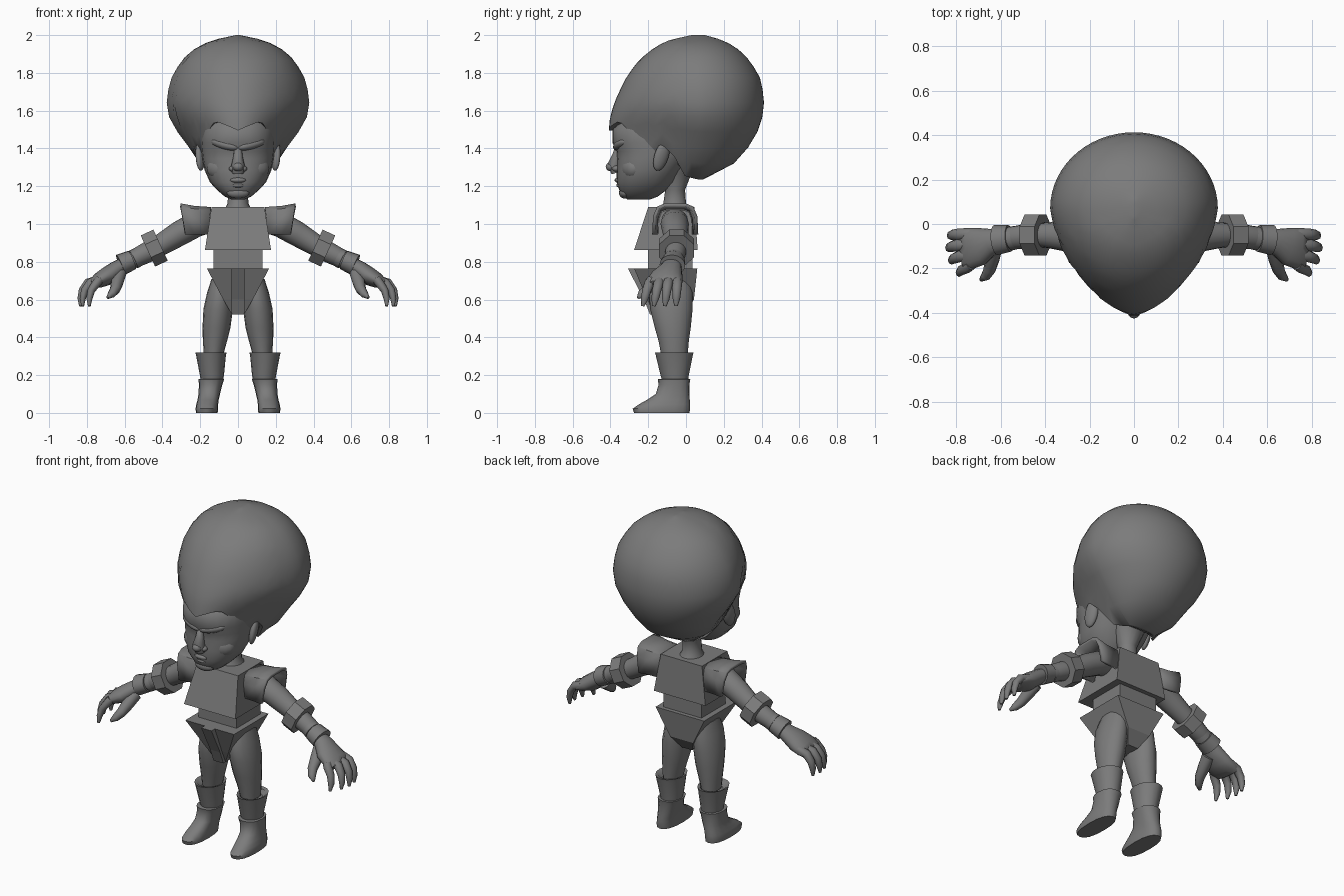
import bpy, bmesh, math
from mathutils import Vector, Matrix

if "Cube" in bpy.data.objects:
    bpy.data.objects.remove(bpy.data.objects["Cube"], do_unlink=True)

grey = bpy.data.materials.new("plain_grey")
GREY = (0.2, 0.2, 0.2, 1)
grey.use_nodes = True
grey.diffuse_color = GREY
grey.node_tree.nodes["Principled BSDF"].inputs["Base Color"].default_value = GREY
SIDES = (("left", 1), ("right", -1))


def finish(name, bm, angle):
    bmesh.ops.recalc_face_normals(bm, faces=bm.faces)
    mesh = bpy.data.meshes.new(name)
    bm.to_mesh(mesh)
    bm.free()
    mesh.materials.append(grey)
    ob = bpy.data.objects.new(name, mesh)
    bpy.context.collection.objects.link(ob)
    bpy.ops.object.select_all(action='DESELECT')
    ob.select_set(True)
    bpy.context.view_layer.objects.active = ob
    if angle:
        bpy.ops.object.shade_smooth_by_angle(angle=math.radians(angle))
    return ob


def loft(name, rings, angle=50, s=1, closed=True, caps=True):
    """Skin a list of equal-length rings; s = -1 mirrors in x."""
    bm = bmesh.new()
    vs = [[bm.verts.new((p[0] * s, p[1], p[2])) for p in r] for r in rings]
    n = len(vs[0])
    for a, b in zip(vs, vs[1:]):
        for i in range(n if closed else n - 1):
            j = (i + 1) % n
            bm.faces.new((a[i], a[j], b[j], b[i]))
    if caps:
        bm.faces.new(vs[0])
        bm.faces.new(vs[-1])
    return finish(name, bm, angle)


def level(z, x, w, y0, y1, n=16, power=1.0):
    """Horizontal rounded ring spanning y0..y1 with half width w."""
    ring = []
    for i in range(n):
        a = 2 * math.pi * i / n
        c, d = math.cos(a), math.sin(a)
        c, d = (math.copysign(abs(v) ** power, v) for v in (c, d))
        ring.append((x + w * c, (y0 + y1) / 2 + (y1 - y0) / 2 * d, z))
    return ring


def rect(z, w, y0, y1):
    return [(-w, y0, z), (w, y0, z), (w, y1, z), (-w, y1, z)]


def tube(name, stops, s=1, n=12, angle=50, turn=0.0):
    """Limb through stops of (point, radius along y, radius across)."""
    pts = [Vector(p) for p, _, _ in stops]
    rings = []
    for i, (_, ry, rz) in enumerate(stops):
        t = (pts[min(i + 1, len(pts) - 1)] - pts[max(i - 1, 0)]).normalized()
        side = (Vector((0, 1, 0)) - t * t.y).normalized()
        up = t.cross(side)
        rings.append([pts[i] + side * ry * math.cos(a) + up * rz * math.sin(a)
                      for a in (turn + 2 * math.pi * k / n for k in range(n))])
    return loft(name, rings, angle, s)


def blob(name, centre, size, tilt=(0, 0, 0), s=1):
    bm = bmesh.new()
    bmesh.ops.create_uvsphere(bm, u_segments=16, v_segments=10, radius=1)
    m = Matrix.Diagonal((*size, 1))
    for axis, deg in zip("XYZ", tilt):
        m = Matrix.Rotation(math.radians(deg), 4, axis) @ m
    m = Matrix.Diagonal((s, 1, 1, 1)) @ Matrix.Translation(centre) @ m
    bmesh.ops.transform(bm, matrix=m, verts=bm.verts)
    return finish(name, bm, 80)


def lerp(table, x):
    """Interpolate rows of (key, values...)."""
    for a, b in zip(table, table[1:]):
        if x <= b[0]:
            t = max(0, (x - a[0]) / (b[0] - a[0]))
            return [u + (v - u) * t for u, v in zip(a[1:], b[1:])]
    return list(table[-1][1:])


# Hair: egg-shaped shell (z, front, back, half width, front taper) and its hairline
EGG = [(1.235, -.28, .09, .09, 0), (1.255, -.3, .165, .145, 0), (1.34, -.35, .28, .22, .08),
       (1.42, -.39, .34, .268, .22), (1.5, -.41, .385, .33, .33), (1.58, -.4, .408, .372, .22),
       (1.67, -.368, .415, .38, .14), (1.78, -.315, .39, .35, .1), (1.87, -.247, .335, .297, .05),
       (1.94, -.16, .26, .215, 0), (1.975, -.085, .19, .13, 0), (2.0, .03, .1, .01, 0)]
HAIRLINE = [(0, 1.495), (27, 1.545), (36, 1.51), (43, 1.455), (51, 1.46), (57, 1.35),
            (63, 1.41), (69, 1.41), (78, 1.255), (88, 1.235), (180, 1.235)]


def hair_point(z, a, shrink=1.0):
    front, back, w, taper = lerp(EGG, z)
    c = math.cos(a)
    mid = .07
    y = mid - c * ((mid - front) if c > 0 else (back - mid))
    return (w * math.sin(a) * (1 - taper * max(0, c)) * shrink, mid + (y - mid) * shrink, z)


hair_rings = [[] for _ in range(16)]
for k in range(60):
    a = math.radians(k * 6)
    low = lerp(HAIRLINE, min(k * 6, 360 - k * 6))[0]
    hair_rings[0].append(hair_point(low, a, .85))
    for i in range(1, 16):
        t = math.sin((i - 1) / 14 * math.pi / 2)
        hair_rings[i].append(hair_point(low + (2 - low) * t, a))
loft("hair", hair_rings, 60)

# Head and face
loft("head", [level(z, 0, w, f, b, 24, .88) for z, f, b, w in (
    (1.13, -.31, -.19, .035), (1.145, -.33, -.15, .07), (1.175, -.352, -.11, .105),
    (1.22, -.367, -.06, .148), (1.285, -.367, -.02, .177), (1.345, -.366, .03, .188),
    (1.385, -.368, .06, .193), (1.43, -.39, .09, .196), (1.5, -.39, .1, .196),
    (1.57, -.33, .1, .17))], 80)
tube("nose", [((0, -.362, 1.4), .015, .02), ((0, -.368, 1.36), .024, .024),
              ((0, -.382, 1.315), .035, .034), ((0, -.37, 1.27), .025, .032)], angle=80)
blob("nose_tip", (0, -.398, 1.303), (.028, .027, .024))
blob("upper_lip", (0, -.352, 1.232), (.046, .026, .016))
blob("lower_lip", (0, -.345, 1.205), (.038, .024, .014))
blob("chin", (0, -.325, 1.165), (.06, .03, .03))
for side, s in SIDES:
    blob(side + "_brow", (.07, -.345, 1.42), (.08, .034, .026), (0, -14, 20), s)
    blob(side + "_nostril", (.028, -.37, 1.293), (.02, .02, .016), s=s)
    blob(side + "_cheek", (.095, -.29, 1.295), (.075, .05, .06), (0, 0, 25), s)
    blob(side + "_ear", (.2, -.13, 1.36), (.022, .04, .082), (-16, 8, 20), s)
loft("neck", [level(z, 0, w, f, b) for z, w, f, b in (
    (1.07, .075, -.14, .03), (1.11, .055, -.12, 0), (1.18, .052, -.11, -.005),
    (1.27, .09, -.14, .03), (1.36, .12, -.14, .08))], 60)

# Torso armour
loft("chest_plate", [rect(.862, .175, -.275, .062), rect(1.09, .14, -.2, .045)], 0)
loft("abdomen", [rect(.74, .13, -.2, .035), rect(.87, .13, -.2, .035)], 0)
loft("trunks", [rect(.525, .035, -.17, -.01), rect(.6, .078, -.205, .042),
                rect(.765, .165, -.275, .06)], 0)
loft("front_strip", [rect(.52, .033, -.19, -.1), rect(.6, .034, -.222, -.1),
                     rect(.765, .035, -.308, -.1)], 0)

for side, s in SIDES:
    # Leg and boot
    loft(side + "_leg", [level(z, x, w, f, b) for z, x, w, f, b in (
        (.71, .085, .055, -.17, .02), (.64, .095, .068, -.195, .035),
        (.55, .105, .078, -.19, .035), (.45, .114, .074, -.165, .025),
        (.38, .122, .064, -.145, .015), (.3, .13, .05, -.13, .008))], 60, s)
    loft(side + "_boot_cuff", [level(z, x, w, f, b) for z, x, w, f, b in (
        (.165, .138, .058, -.125, .01), (.2, .138, .064, -.135, .015),
        (.305, .143, .079, -.16, .036), (.32, .143, .083, -.165, .04),
        (.315, .143, .07, -.145, .02), (.29, .14, .05, -.13, .008))], 40, s)
    loft(side + "_boot", [level(z, x, w, f, b, 16, .85) for z, x, w, f, b in (
        (0, .165, .057, -.275, .018), (.022, .165, .06, -.282, .022),
        (.045, .163, .058, -.25, .022), (.07, .158, .056, -.205, .02),
        (.1, .152, .057, -.16, .018), (.15, .145, .062, -.145, .018),
        (.178, .141, .068, -.15, .023), (.18, .141, .055, -.13, .01))], 45, s)

    # Shoulder guard: open arch with a flared outer rim
    def arch(x_low, x_top, grow):
        shape = [(-.108, .945), (-.104, 1.03), (-.085, 1.075), (-.05, 1.09),
                 (.05, 1.09), (.085, 1.075), (.104, 1.03), (.108, .945)]
        return [(x_low + (x_top - x_low) * (z - .945) / .145,
                 -.057 + y * grow, .945 + (z - .945) * grow) for y, z in shape]
    pad = loft(side + "_shoulder_guard",
               [arch(.16, .143, 1), arch(.23, .23, 1.04), arch(.278, .303, 1.13)],
               30, s, closed=False, caps=False)
    thick = pad.modifiers.new("thickness", 'SOLIDIFY')
    thick.thickness = .018
    thick.offset = -1

    # Arm and bracelets
    tube(side + "_arm", [((.13, -.06, 1.02), .07, .06), ((.22, -.06, 1.0), .075, .068),
                         ((.31, -.055, .95), .068, .066), ((.4, -.05, .895), .056, .058),
                         ((.48, -.055, .85), .056, .055), ((.54, -.062, .82), .052, .05),
                         ((.61, -.07, .785), .042, .036)], s, 16, 60)
    tube(side + "_elbow_band", [((.41, -.05, .888), .1, .098),
                                ((.477, -.05, .857), .1, .098)],
         s, 8, 20, math.pi / 8)
    tube(side + "_forearm_ring", [((.523, -.06, .828), .052, .05),
                                  ((.555, -.065, .812), .054, .052)], s, 16, 40)
    tube(side + "_wrist_band", [((.56, -.065, .81), .06, .052),
                                ((.622, -.072, .783), .068, .058)], s, 16, 40)

    # Hand with curled fingers, the index reaching forward
    tube(side + "_palm", [((.59, -.07, .795), .045, .036), ((.64, -.08, .762), .06, .045),
                          ((.69, -.1, .725), .085, .05), ((.74, -.11, .7), .094, .04),
                          ((.775, -.115, .68), .085, .024)], s, 16, 70)
    for i, name in enumerate(("little", "ring", "middle", "index")):
        y, d = -.045 - .046 * i, (.005, .012, .0, -.035)[i]
        f = .006 + .01 * i
        tube(f"{side}_{name}_finger", [
            ((.735, y, .705), .027, .024), ((.783 + d, y - f * .3, .688), .027, .024),
            ((.812 + d, y - f * .7, .648), .024, .02), ((.822 + d, y - f, .605), .02, .016),
            ((.822 + d, y - f * 1.3, .565), .009, .007)], s, 8, 70)
    tube(side + "_thumb", [((.625, -.1, .735), .04, .034), ((.64, -.16, .69), .034, .034),
                           ((.65, -.205, .655), .028, .028), ((.668, -.235, .63), .022, .022),
                           ((.69, -.252, .61), .009, .008)], s, 10, 70)
